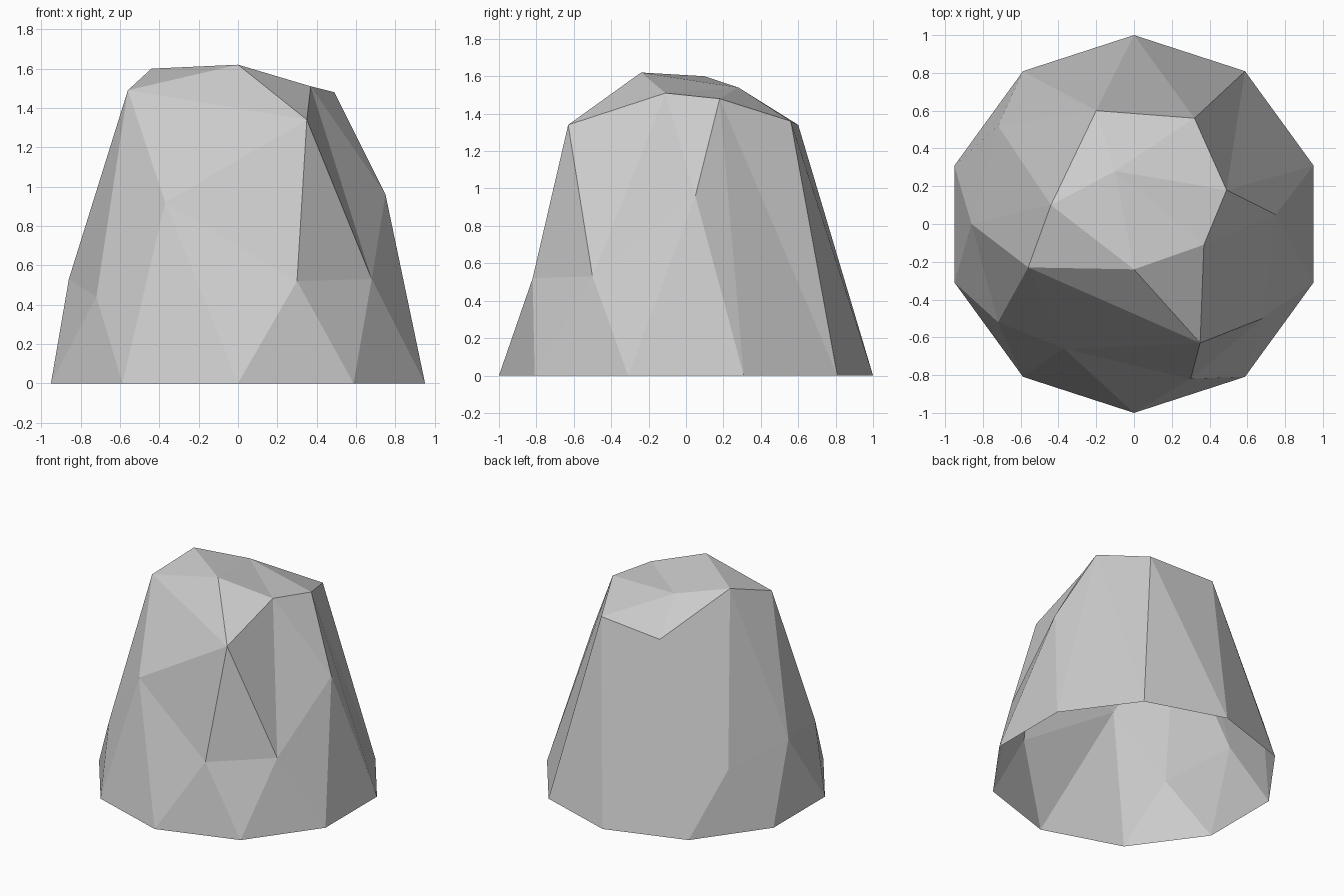
import bpy
import bmesh
from math import cos, sin, radians

cube = bpy.data.objects.get("Cube")
if cube:
    bpy.data.objects.remove(cube, do_unlink=True)

# Single stone colour
stone = bpy.data.materials.new("stone_grey")
stone.use_nodes = True
grey = (0.6, 0.6, 0.6, 1.0)
stone.diffuse_color = grey
stone.node_tree.nodes["Principled BSDF"].inputs["Base Color"].default_value = grey

bm = bmesh.new()

# Regular ten-sided foot, open underneath
foot = []
for i in range(10):
    a = radians(18 + 36 * i)
    foot.append(bm.verts.new((cos(a), sin(a), 0)))

# Irregular shoulder: one chipped corner above each foot edge, counter-clockwise
shoulder_points = {
    "east_high": (0.49, 0.18, 1.48),
    "back_east": (0.32, 0.56, 1.36),
    "back_west": (-0.20, 0.60, 1.34),
    "west_back": (-0.72, 0.52, 0.46),
    "west": (-0.86, 0.0, 0.53),
    "west_front": (-0.72, -0.52, 0.44),
    "front_west": (-0.37, -0.66, 0.92),
    "front_low": (0.30, -0.82, 0.52),
    "front_east": (0.68, -0.50, 0.53),
    "east": (0.75, 0.05, 0.96),
}
# Crown corners around the summit
crown_points = {
    "peak": (0.0, -0.24, 1.62),
    "crown_west": (-0.44, 0.10, 1.60),
    "crown_east": (0.37, -0.11, 1.51),
    "brow_east": (0.35, -0.63, 1.34),
    "brow_west": (-0.56, -0.23, 1.49),
    "crown_back": (-0.10, 0.28, 1.54),
}
corner = {name: bm.verts.new(p)
          for name, p in {**shoulder_points, **crown_points}.items()}
shoulder = [corner[name] for name in shoulder_points]

# Zigzag band of facets from foot to shoulder
for i in range(10):
    j = (i + 1) % 10
    bm.faces.new((foot[i], foot[j], shoulder[i]))
    bm.faces.new((foot[j], shoulder[j], shoulder[i]))


def fan(centre, rim):
    """Triangular facets from one corner to a chain of corners."""
    names = rim.split()
    for a, b in zip(names, names[1:]):
        bm.faces.new((corner[centre], corner[a], corner[b]))


# Upper facets
fan("peak", "crown_west brow_west brow_east crown_east crown_back crown_west")
fan("crown_back", "crown_east east_high back_east back_west crown_west")
fan("crown_west", "back_west west_back west brow_west")
fan("brow_west", "west west_front front_west brow_east")
fan("brow_east", "front_west front_low front_east crown_east")
fan("crown_east", "front_east east east_high")

mesh = bpy.data.meshes.new("boulder")
bm.to_mesh(mesh)
bm.free()
mesh.materials.append(stone)
boulder = bpy.data.objects.new("boulder", mesh)
bpy.context.collection.objects.link(boulder)
